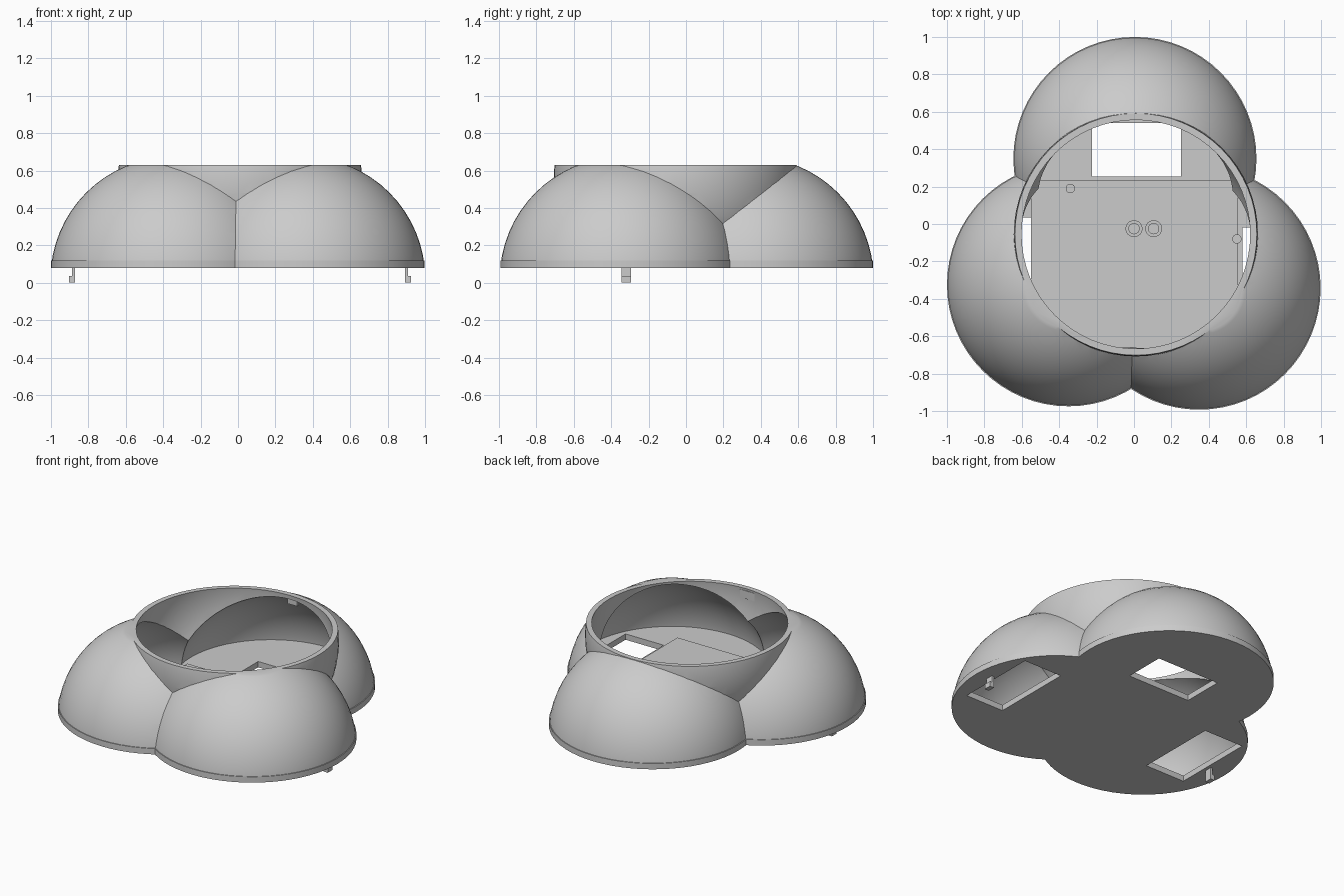
import bpy
import math

if "Cube" in bpy.data.objects:
    bpy.data.objects.remove(bpy.data.objects["Cube"], do_unlink=True)

# One plain grey for everything
grey = bpy.data.materials.new("light_grey")
grey.use_nodes = True
grey.diffuse_color = (0.6, 0.6, 0.6, 1)
grey.node_tree.nodes["Principled BSDF"].inputs["Base Color"].default_value = (0.6, 0.6, 0.6, 1)

LOBES = [(0.005, 0.35), (-0.35, -0.325), (0.348, -0.343)]
LOBE_Z, BOWL = 0.02, (0.01, -0.055, 0.545)
RADIUS, WALL = 0.653, 0.035
BOTTOM, FLOOR, RIM = 0.08, 0.12, 0.63


def finish(name):
    ob = bpy.context.object
    ob.name = name
    ob.data.materials.append(grey)
    return ob


def sphere(name, centre, radius):
    bpy.ops.mesh.primitive_uv_sphere_add(segments=64, ring_count=32, radius=radius, location=centre)
    return finish(name)


def cylinder(name, x, y, z0, z1, radius, sides=64):
    bpy.ops.mesh.primitive_cylinder_add(vertices=sides, radius=radius, depth=z1 - z0,
                                        location=(x, y, (z0 + z1) / 2))
    return finish(name)


def box(name, x0, x1, y0, y1, z0, z1):
    bpy.ops.mesh.primitive_cube_add(size=1, location=((x0 + x1) / 2, (y0 + y1) / 2, (z0 + z1) / 2))
    ob = finish(name)
    ob.scale = (x1 - x0, y1 - y0, z1 - z0)
    bpy.ops.object.transform_apply(location=False, rotation=False, scale=True)
    return ob


def combine(ob, tool, operation):
    """Apply a boolean and throw the tool away."""
    mod = ob.modifiers.new("combine", "BOOLEAN")
    mod.operation, mod.object, mod.solver = operation, tool, "EXACT"
    bpy.context.view_layer.update()
    graph = bpy.context.evaluated_depsgraph_get()
    mesh = bpy.data.meshes.new_from_object(ob.evaluated_get(graph))
    ob.modifiers.clear()
    ob.data = mesh
    bpy.data.objects.remove(tool, do_unlink=True)


def smooth(ob):
    bpy.ops.object.select_all(action="DESELECT")
    ob.select_set(True)
    bpy.context.view_layer.objects.active = ob
    bpy.ops.object.shade_smooth_by_angle(angle=math.radians(25))


# Hollow shell: three domes merged with an open bowl
centres = [(x, y, LOBE_Z) for x, y in LOBES] + [BOWL]
shell = sphere("dome_shell", centres[0], RADIUS)
for c in centres[1:]:
    combine(shell, sphere("outer", c, RADIUS), "UNION")
combine(shell, box("slab", -2, 2, -2, 2, FLOOR, RIM), "INTERSECT")
for c in centres:
    combine(shell, sphere("inner", c, RADIUS - WALL), "DIFFERENCE")
smooth(shell)

# Three-lobed base plate with a rectangular opening in each lobe
plate = cylinder("base_plate", *LOBES[0], BOTTOM, FLOOR, 0.65)
for x, y in LOBES[1:]:
    combine(plate, cylinder("lobe", x, y, BOTTOM, FLOOR, 0.65), "UNION")

# Slightly raised floor panel
panel = box("floor_panel", -0.55, 0.555, -0.7, 0.235, FLOOR - 0.01, FLOOR + 0.015)

openings = [(-0.225, 0.25, 0.255, 0.54), (0.58, 0.87, -0.585, -0.02), (-0.85, -0.55, -0.535, 0.035)]
for x0, x1, y0, y1 in openings:
    combine(plate, box("opening", x0, x1, y0, y1, 0, 0.3), "DIFFERENCE")
smooth(plate)

# Hooked clips under the side lobes
for side, name, x in ((1, "left", 0.893), (-1, "right", -0.872)):
    stem = sorted((x, x + side * 0.016))
    foot = sorted((x, x + side * 0.032))
    box(name + "_clip_stem", *stem, -0.345, -0.295, 0, FLOOR)
    box(name + "_clip_foot", *foot, -0.345, -0.295, 0, 0.035)

# Pegs on the floor
top = FLOOR + 0.015
for i, x in enumerate((0, 0.105)):
    smooth(cylinder(f"centre_peg_base_{i}", x, -0.025, FLOOR, top + 0.02, 0.045, 32))
    smooth(cylinder(f"centre_peg_{i}", x, -0.025, FLOOR, top + 0.035, 0.03, 32))
for i, (x, y) in enumerate(((-0.34, 0.19), (0.55, -0.08))):
    smooth(cylinder(f"small_peg_{i}", x, y, FLOOR, top + 0.01, 0.025, 24))

# Small catches inside the rim
box("back_catch", -0.025, 0.05, 0.572, 0.59, 0.56, 0.615)
box("front_catch", -0.055, 0.055, -0.695, -0.665, 0.56, 0.615)
